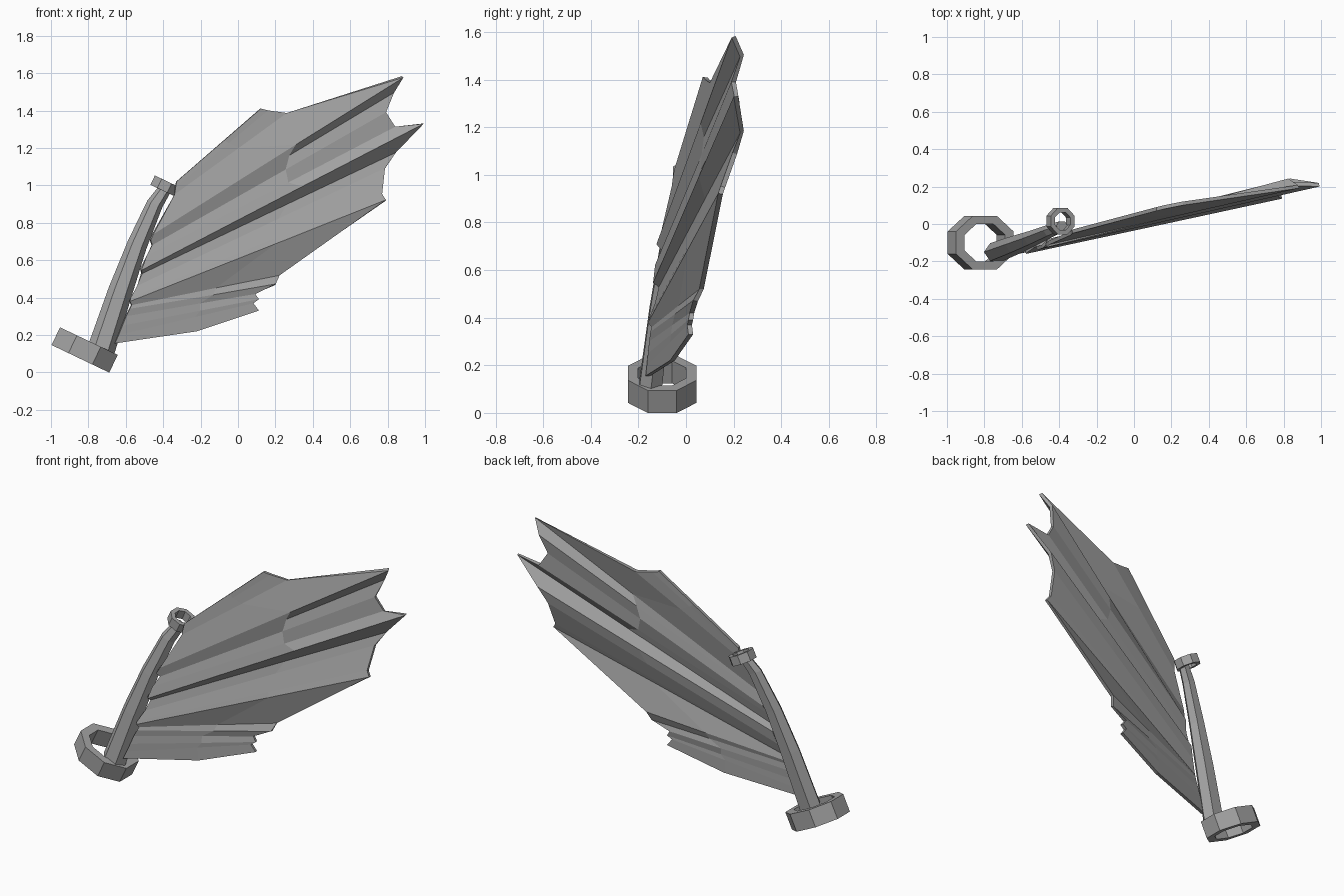
import bpy
import bmesh
import math
from mathutils import Vector

cube = bpy.data.objects.get("Cube")
if cube:
    bpy.data.objects.remove(cube, do_unlink=True)

# One plain grey for every part
grey = bpy.data.materials.new("wing_grey")
grey.use_nodes = True
colour = (0.36, 0.36, 0.36, 1)
grey.diffuse_color = colour
shader = next(n for n in grey.node_tree.nodes if n.type == "BSDF_PRINCIPLED")
shader.inputs["Base Color"].default_value = colour


def loft(name, rows, wrap_rows=False, wrap_cols=False, caps=False):
    """Skin rows of points with quads, optionally closed either way."""
    bm = bmesh.new()
    grid = [[bm.verts.new(p) for p in row] for row in rows]
    n, m = len(grid), len(grid[0])
    for i in range(n if wrap_rows else n - 1):
        for j in range(m if wrap_cols else m - 1):
            a, b = grid[i], grid[(i + 1) % n]
            k = (j + 1) % m
            bm.faces.new((a[j], a[k], b[k], b[j]))
    if caps:
        bm.faces.new(grid[0])
        bm.faces.new(grid[-1])
    bmesh.ops.recalc_face_normals(bm, faces=bm.faces)
    mesh = bpy.data.meshes.new(name)
    bm.to_mesh(mesh)
    bm.free()
    mesh.materials.append(grey)
    obj = bpy.data.objects.new(name, mesh)
    bpy.context.collection.objects.link(obj)
    return obj


# Shared tilted frame of the arm and its two rings
axis = Vector((0.43, 0, 0.9)).normalized()
across = Vector((axis.z, 0, -axis.x))
depth = Vector((0, 1, 0))


def loop(centre, wide, deep, sides):
    """Polygon around the tilted axis, with a flat side to the front."""
    angles = [math.tau * (i + 0.5) / sides for i in range(sides)]
    return [Vector(centre) + across * wide * math.sin(a) + depth * deep * math.cos(a)
            for a in angles]


def ring(name, centre, outer, inner, height, squash):
    c, h = Vector(centre), axis * height / 2
    section = [(outer, -h), (outer, h), (inner, h), (inner, -h)]
    rows = [loop(c + o, r, r * squash, 8) for r, o in section]
    return loft(name, rows, wrap_rows=True, wrap_cols=True)


# Octagonal socket at the foot and eyelet at the head of the arm
ring("base_ring", (-0.82, -0.10, 0.12), 0.185, 0.13, 0.105, 0.84)
ring("top_ring", (-0.393, 0.015, 0.998), 0.076, 0.05, 0.055, 1)

# Tapering bent arm: centre, half width, half depth
stations = [
    ((-0.735, -0.15, 0.11), 0.075, 0.055),
    ((-0.63, -0.11, 0.43), 0.066, 0.05),
    ((-0.54, -0.075, 0.68), 0.054, 0.042),
    ((-0.445, -0.035, 0.90), 0.044, 0.034),
    ((-0.385, -0.01, 0.99), 0.034, 0.028),
]
loft("wing_arm", [loop(c, w, d, 6) for c, w, d in stations], wrap_cols=True, caps=True)

# Folded membrane: root and tip of each crease, from the lower to the upper edge
creases = [
    ((-0.66, -0.16, 0.155), (0.11, 0.02, 0.33)),
    ((-0.64, -0.155, 0.20), (0.08, 0.015, 0.37)),
    ((-0.62, -0.15, 0.25), (0.11, 0.02, 0.39)),
    ((-0.60, -0.145, 0.30), (0.09, 0.025, 0.42)),
    ((-0.58, -0.14, 0.34), (0.20, 0.04, 0.47)),
    ((-0.57, -0.135, 0.36), (0.22, 0.065, 0.52)),
    ((-0.58, -0.15, 0.38), (0.79, 0.145, 0.92)),
    ((-0.575, -0.145, 0.395), (0.77, 0.155, 0.95)),
    ((-0.54, -0.12, 0.46), (0.785, 0.205, 1.09)),
    ((-0.515, -0.105, 0.53), (0.84, 0.235, 1.18)),
    ((-0.52, -0.13, 0.55), (0.99, 0.21, 1.33)),
    ((-0.49, -0.12, 0.62), (0.84, 0.215, 1.31)),
    ((-0.46, -0.09, 0.68), (0.79, 0.20, 1.39)),
    ((-0.47, -0.115, 0.71), (0.83, 0.235, 1.50)),
    ((-0.455, -0.10, 0.74), (0.88, 0.20, 1.58)),
    ((-0.34, -0.05, 0.95), (0.26, 0.11, 1.385)),
    ((-0.335, -0.045, 0.99), (0.16, 0.09, 1.40)),
    ((-0.33, -0.04, 1.02), (0.12, 0.08, 1.41)),
]
rows = []
for root, tip in creases:
    root, tip = Vector(root), Vector(tip)
    rows.append([root, root.lerp(tip, 0.57), tip])
rows[0][1].z -= 0.035  # drooping lower hem

membrane = loft("wing_membrane", rows)
shell = membrane.modifiers.new("thickness", "SOLIDIFY")
shell.thickness = 0.02
shell.offset = 0
